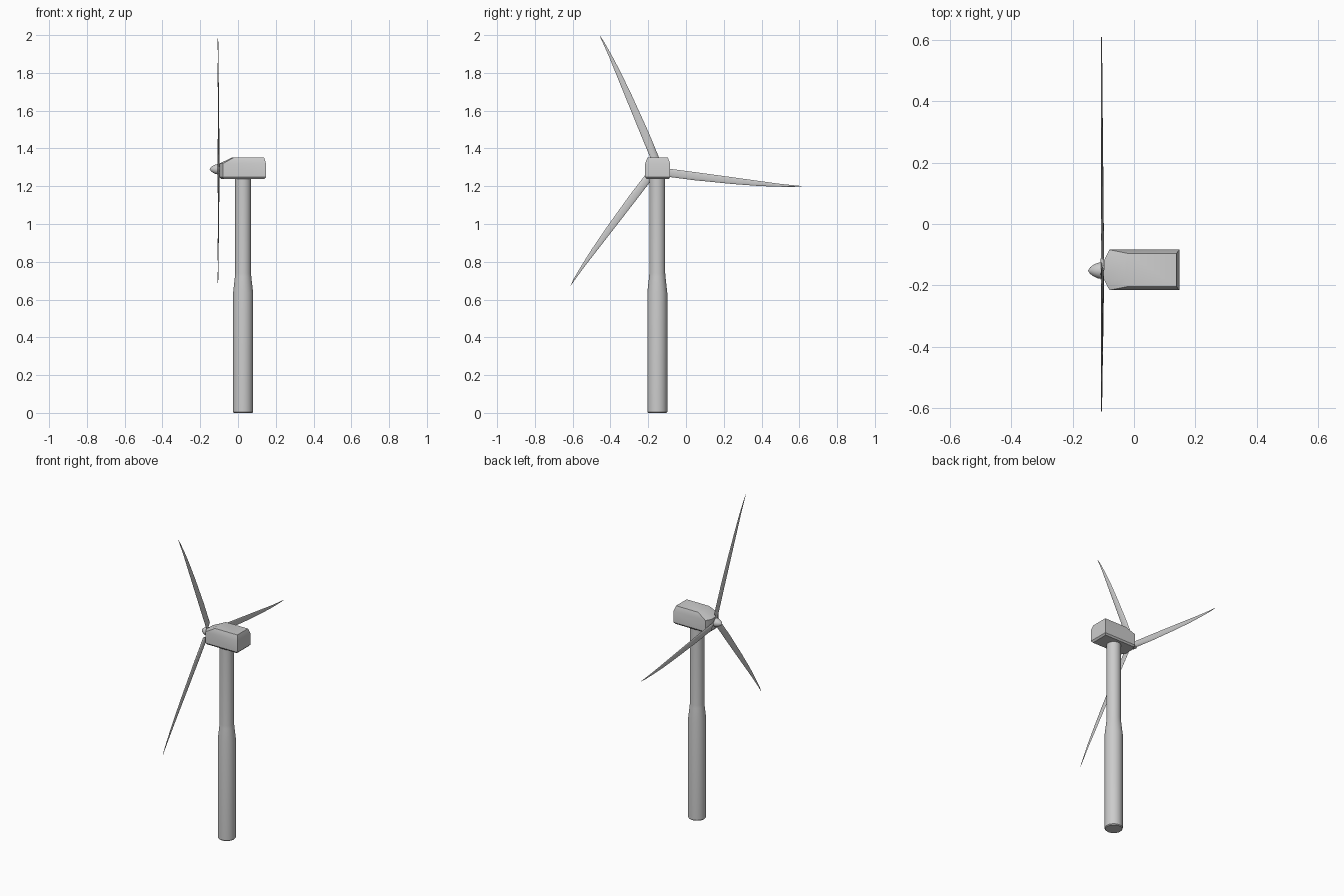
import bpy, bmesh, math
from mathutils import Matrix, Vector

if "Cube" in bpy.data.objects:
    bpy.data.objects.remove(bpy.data.objects["Cube"])

YC = -0.152                       # shared centre line of tower, nacelle and rotor
HUB = Vector((-0.104, YC, 1.29))


def loft(name, rings, angle=30):
    """Skin a list of equal-length closed rings and cap both ends."""
    bm = bmesh.new()
    loops = [[bm.verts.new(p) for p in r] for r in rings]
    n = len(loops[0])
    for a, b in zip(loops, loops[1:]):
        for i in range(n):
            j = (i + 1) % n
            bm.faces.new((a[i], a[j], b[j], b[i]))
    bm.faces.new(loops[0][::-1])
    bm.faces.new(loops[-1])
    bmesh.ops.recalc_face_normals(bm, faces=bm.faces)
    me = bpy.data.meshes.new(name)
    bm.to_mesh(me)
    bm.free()
    ob = bpy.data.objects.new(name, me)
    bpy.context.collection.objects.link(ob)
    bpy.ops.object.select_all(action='DESELECT')
    ob.select_set(True)
    bpy.context.view_layer.objects.active = ob
    bpy.ops.object.shade_smooth_by_angle(angle=math.radians(angle))
    return ob


def turned(name, profile, matrix, n=32):
    """Revolve (radius, height) pairs about local z."""
    rings = [[matrix @ Vector((r * math.cos(2 * math.pi * i / n),
                               r * math.sin(2 * math.pi * i / n), h))
              for i in range(n)] for r, h in profile]
    return loft(name, rings)


# Tower: wide lower section, short taper, slimmer upper section
turned("tower", [(0.049, 0), (0.053, 0.005), (0.053, 0.635), (0.0435, 0.72),
                 (0.042, 0.74), (0.042, 1.25)], Matrix.Translation((0.027, YC, 0)))


# Nacelle: hexagonal plan with chamfered nose, sloped roof edges
def plan(z, nose, shoulder, rear, nose_w, w):
    half = [(nose, nose_w), (shoulder, w), (rear, w)]
    pts = half + [(x, -y) for x, y in reversed(half)]
    return [(x, YC + 0.002 + y, z) for x, y in pts]


loft("nacelle", [plan(1.238, -0.090, -0.074, 0.138, 0.027, 0.058),
                 plan(1.248, -0.098, -0.080, 0.148, 0.031, 0.066),
                 plan(1.320, -0.098, -0.080, 0.148, 0.031, 0.066),
                 plan(1.353, -0.030, -0.020, 0.138, 0.031, 0.054)])

# Spinner and shaft: turned about -x
to_front = Matrix.Translation((0, YC, HUB.z)) @ Matrix.Rotation(-math.pi / 2, 4, 'Y')
turned("spinner", [(0.024, 0.104), (0.027, 0.108), (0.025, 0.119),
                   (0.019, 0.132), (0.011, 0.143), (0.001, 0.150)], to_front)
turned("rotor_shaft", [(0.016, 0.09), (0.016, 0.107)], to_front)

# Blades: lens sections, (distance, leading edge, trailing edge, thickness, x offset)
SECTIONS = [(0.010, 0.007, -0.007, 0.012, 0.001), (0.034, 0.007, -0.008, 0.012, 0.001),
            (0.046, 0.010, -0.033, 0.010, 0.001), (0.20, 0.008, -0.035, 0.008, 0.001),
            (0.41, 0.004, -0.031, 0.006, 0), (0.55, 0.001, -0.025, 0.005, -0.001),
            (0.65, -0.001, -0.017, 0.004, -0.001), (0.73, 0.0, -0.008, 0.003, -0.002),
            (0.768, 0.001, -0.001, 0.002, -0.002)]
for k in range(3):
    ang = math.radians(113.3 + 120 * k)
    out = Vector((0, math.cos(ang), math.sin(ang)))
    side = Vector((0, -math.sin(ang), math.cos(ang)))
    rings = []
    for r, lead, trail, thick, dx in SECTIONS:
        ring = []
        for i in range(12):
            t = 2 * math.pi * i / 12
            v = (lead + trail) / 2 + (lead - trail) / 2 * math.cos(t)
            x = dx + thick / 2 * math.sin(t)
            ring.append(HUB + out * r + side * v + Vector((x, 0, 0)))
        rings.append(ring)
    loft(f"blade_{k + 1}", rings, 50)
